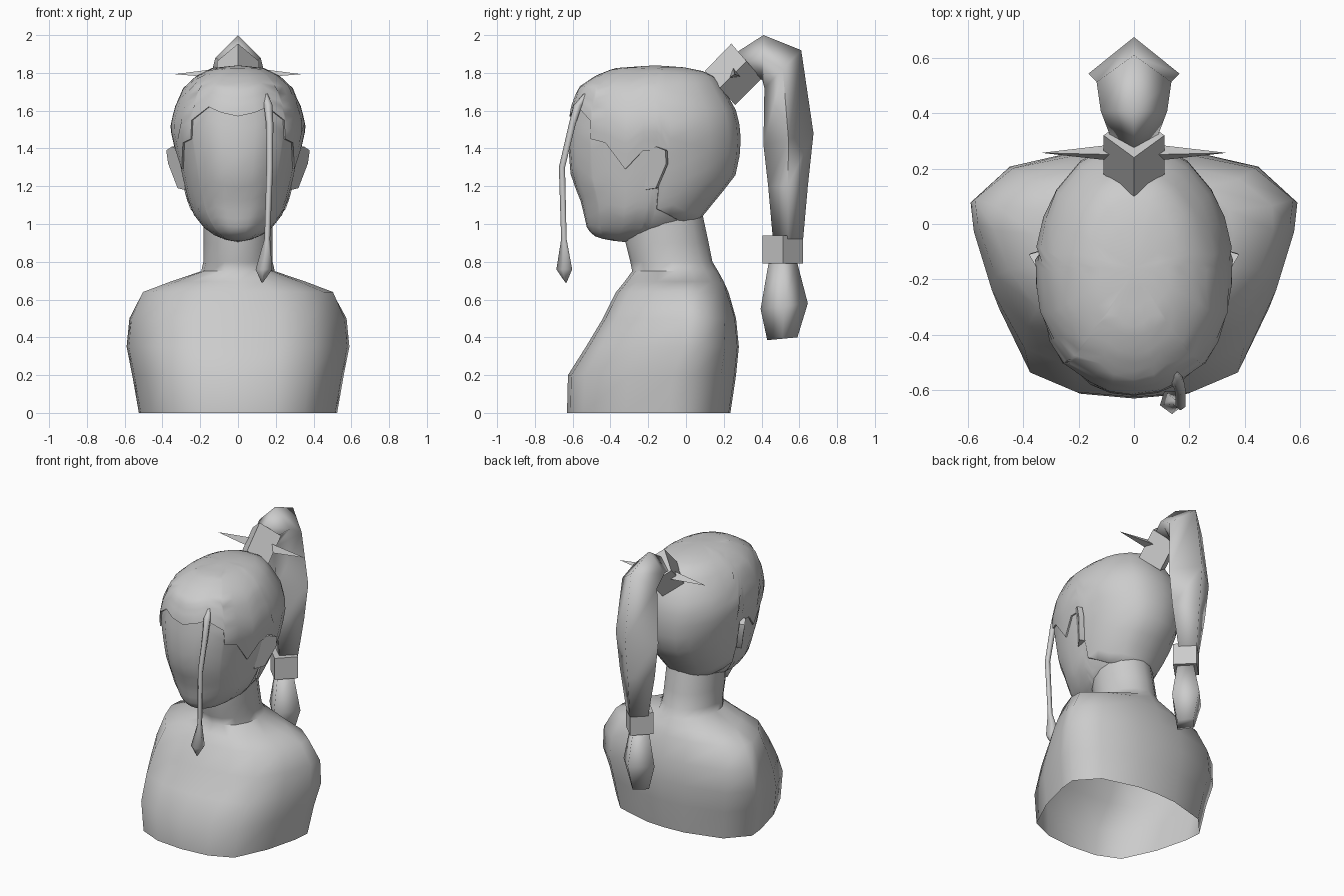
import bpy, math

cube = bpy.data.objects.get("Cube")
if cube:
    bpy.data.objects.remove(cube, do_unlink=True)

import bmesh

GREY = (0.6, 0.6, 0.6, 1.0)
grey = bpy.data.materials.new("plain_grey")
grey.use_nodes = True
grey.diffuse_color = GREY
grey.node_tree.nodes["Principled BSDF"].inputs["Base Color"].default_value = GREY


def loft(name, rings, angle=50, cap=False, recalc=False):
    """Skin a list of closed rings into one object."""
    bm = bmesh.new()
    rows = [[bm.verts.new(p) for p in ring] for ring in rings]
    n = len(rows[0])
    for low, high in zip(rows, rows[1:]):
        for i in range(n):
            j = (i + 1) % n
            bm.faces.new((low[i], low[j], high[j], high[i]))
    if cap:
        bm.faces.new(rows[0][::-1])
        bm.faces.new(rows[-1])
    bmesh.ops.remove_doubles(bm, verts=bm.verts, dist=0.0005)
    if recalc:
        bmesh.ops.recalc_face_normals(bm, faces=bm.faces)
    mesh = bpy.data.meshes.new(name)
    bm.to_mesh(mesh)
    bm.free()
    mesh.materials.append(grey)
    obj = bpy.data.objects.new(name, mesh)
    bpy.context.collection.objects.link(obj)
    bpy.ops.object.select_all(action='DESELECT')
    obj.select_set(True)
    bpy.context.view_layer.objects.active = obj
    bpy.ops.object.shade_smooth_by_angle(angle=math.radians(angle))
    return obj


# Shoulders and neck: z, half width, front y, back y, shoulder-shape blend
BUST = [(0, .525, -.63, .235, 1), (.2, .56, -.625, .265, 1),
        (.35, .59, -.53, .28, 1), (.5, .575, -.44, .265, 1),
        (.64, .51, -.37, .225, .7), (.695, .36, -.325, .2, .4),
        (.75, .195, -.285, .17, 0), (.8, .183, -.295, .14, 0),
        (.9, .183, -.32, .12, 0), (1.04, .183, -.33, .09, 0)]
# Half outline of the chest section, as fractions of width and depth
CHEST = [(0, 0), (.37, .02), (.67, .1), (.87, .36), (.98, .62),
         (1, .75), (.76, .91), (.28, .99), (0, 1)]


def bust_ring(z, hw, yf, yb, blend):
    half = []
    for i, (cx, cy) in enumerate(CHEST):
        a = math.pi * i / (len(CHEST) - 1)
        fx = blend * cx + (1 - blend) * math.sin(a)
        fy = blend * cy + (1 - blend) * (1 - math.cos(a)) / 2
        half.append((hw * fx, yf + (yb - yf) * fy, z))
    return half + [(-x, y, z) for x, y, z in half[-2:0:-1]]


loft("bust_and_neck", [bust_ring(*r) for r in BUST], 60)

# Head: z, half width, front y, back y
HEAD = [(.905, 0, -.33, -.33), (.915, .06, -.42, -.2), (.94, .125, -.495, -.1),
        (.98, .18, -.525, .04), (1.05, .235, -.54, .085), (1.13, .265, -.56, .15),
        (1.25, .295, -.61, .25), (1.4, .325, -.622, .282), (1.51, .35, -.615, .277),
        (1.62, .325, -.60, .25), (1.71, .28, -.565, .19), (1.775, .21, -.47, .14),
        (1.815, .13, -.37, .04), (1.83, 0, -.16, -.16)]
# Hairline: angle from the front in degrees, height
HAIRLINE = [(0, 1.57), (12, 1.59), (24, 1.62), (41, 1.55), (43, 1.45), (56, 1.43),
            (71, 1.29), (83, 1.39), (92, 1.39), (95, 1.26), (101, 1.08), (115, 1.05),
            (130, 1.02), (150, 1.01), (165, 1.0), (180, 1.0)]
COLUMNS = HAIRLINE + [(-a, z) for a, z in HAIRLINE[-2:0:-1]]


def level(z):
    for i in range(len(HEAD) - 1):
        if z <= HEAD[i + 1][0]:
            return i + (z - HEAD[i][0]) / (HEAD[i + 1][0] - HEAD[i][0])


def head_point(v, deg, off=0.0):
    i = min(int(v), len(HEAD) - 2)
    z, hw, yf, yb = [p + (q - p) * (v - i) for p, q in zip(HEAD[i], HEAD[i + 1])]
    a = math.radians(deg)
    s = math.sin(a)
    grow = off if hw > .001 else 0
    x = (hw + grow) * math.copysign(abs(s) ** .85, s) if deg % 180 else 0
    y = (yf + yb) / 2 - ((yb - yf) / 2 + grow) * math.cos(a)
    return (x, y, z + (off if z > 1.7 else 0))


TOP = len(HEAD) - 1
ROWS = 14
loft("face", [[head_point(level(z) * k / ROWS, a) for a, z in COLUMNS]
              for k in range(ROWS + 1)], 60)
hair = [[head_point(level(z), a) for a, z in COLUMNS]]
hair += [[head_point(level(z) + (TOP - level(z)) * k / ROWS, a, .01) for a, z in COLUMNS]
         for k in range(ROWS + 1)]
loft("hair_cap", hair, 60)

# Ears: x, y, z outline, leaning away from the head
EAR = [(.30, -.22, 1.38), (.35, -.16, 1.41), (.38, -.11, 1.39),
       (.37, -.105, 1.32), (.32, -.16, 1.19), (.28, -.22, 1.18)]
for side, sx in (("left", 1), ("right", -1)):
    loft(side + "_ear", [[(sx * (x - d), y + d * .3, z) for x, y, z in EAR]
                         for d in (0, .035)], 35, True, True)


def diamond(oy, oz, iy, iz, hw):
    """Four-sided ring from its outer and inner points."""
    my, mz = (oy + iy) / 2, (oz + iz) / 2
    return [(0, oy, oz), (hw, my, mz), (0, iy, iz), (-hw, my, mz)]


# Hair tie, ponytail, lower band and tail end
loft("hair_tie", [diamond(.10, 1.81, .26, 1.63, .11),
                  diamond(.24, 1.955, .40, 1.77, .11)], 30, True, True)
loft("ponytail", [diamond(*r) for r in [
    (.27, 1.91, .36, 1.80, .085), (.41, 2.0, .405, 1.76, .12),
    (.61, 1.92, .415, 1.72, .135), (.675, 1.48, .41, 1.42, .165),
    (.645, 1.2, .435, 1.2, .135), (.62, .92, .46, .92, .085)]], 100, True, True)
loft("ponytail_band", [diamond(.62, z, .405, z, .107) for z in (.79, .94)],
     30, True, True)
loft("ponytail_end", [diamond(*r) for r in [
    (.585, .81, .44, .81, .07), (.645, .58, .395, .55, .12),
    (.59, .40, .43, .385, .07)]], 95, True, True)

# Pointed pins on both sides of the tie
PIN = [(.225, 1.77), (.29, 1.78), (.25, 1.83)]
for side, sx in (("left", 1), ("right", -1)):
    loft(side + "_hair_pin", [[(sx * .05, y, z) for y, z in PIN],
                              [(sx * .33, .257 + (y - .257) * .02, 1.793 + (z - 1.793) * .02)
                               for y, z in PIN]], 30, True, True)

# Thin front strand ending in a pointed tuft: x, y, z, radius
STRAND = [(.145, -.53, 1.69, .012), (.16, -.57, 1.63, .024), (.168, -.60, 1.53, .02),
          (.168, -.655, 1.3, .018), (.155, -.645, .92, .016),
          (.137, -.64, .76, .046), (.128, -.635, .69, .004)]
loft("front_strand", [[(x + r * math.sin(math.tau * i / 5), y - r * math.cos(math.tau * i / 5), z)
                       for i in range(5)] for x, y, z, r in STRAND], 75, True, True)
